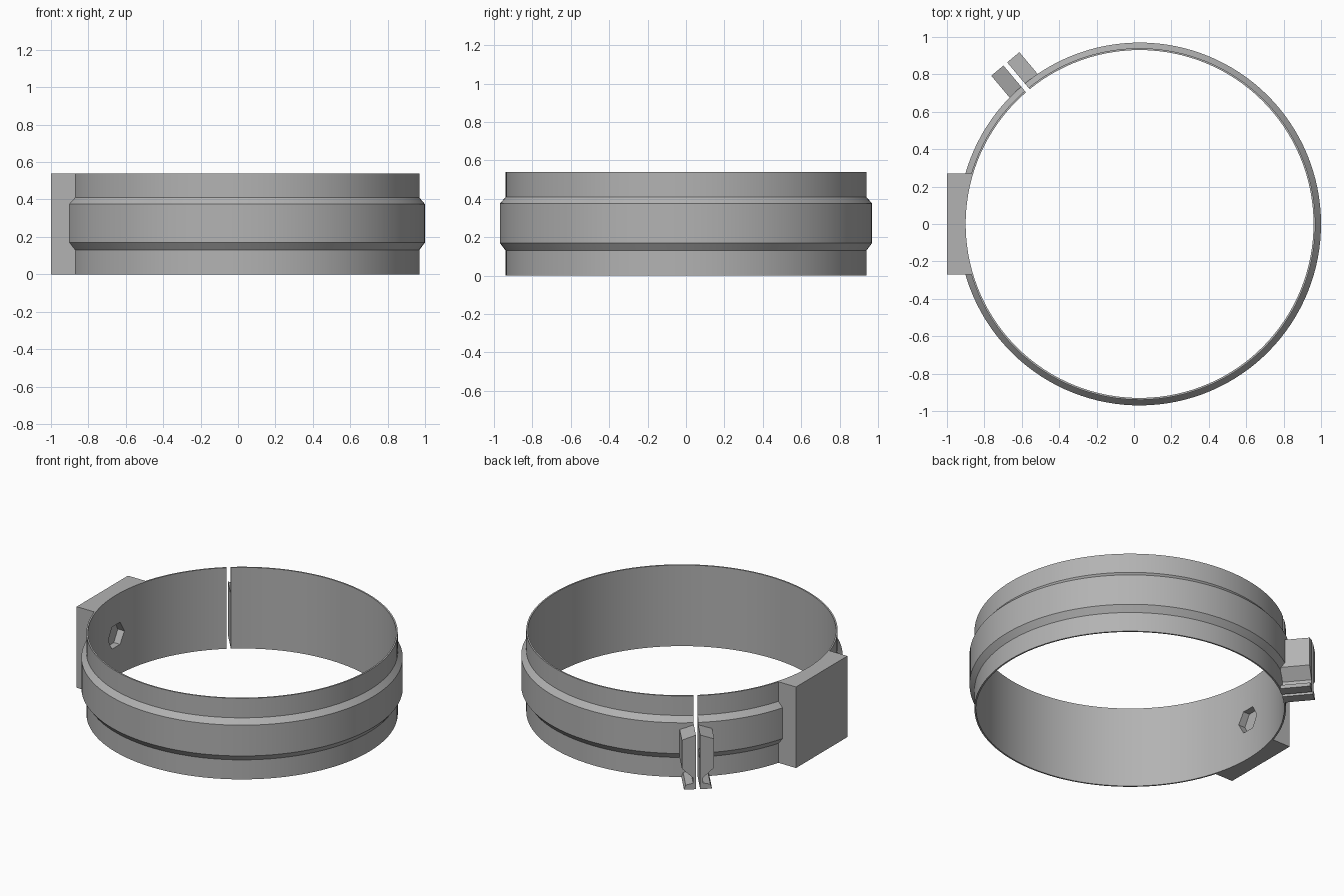
import bpy
import bmesh
from math import cos, sin, radians, pi, atan2
from mathutils import Matrix, Vector

if "Cube" in bpy.data.objects:
    bpy.data.objects.remove(bpy.data.objects["Cube"])

CX = 0.03             # ring centre on x
HEIGHT = 0.54
GAP_ANGLE = radians(130)
HALF_GAP = 0.013

grey = bpy.data.materials.new("plain_grey")
grey.use_nodes = True
grey.diffuse_color = (0.45, 0.45, 0.45, 1)
grey.node_tree.nodes["Principled BSDF"].inputs["Base Color"].default_value = (0.45, 0.45, 0.45, 1)


def make(name, bm):
    bmesh.ops.recalc_face_normals(bm, faces=bm.faces)
    mesh = bpy.data.meshes.new(name)
    bm.to_mesh(mesh)
    bm.free()
    mesh.materials.append(grey)
    ob = bpy.data.objects.new(name, mesh)
    bpy.context.scene.collection.objects.link(ob)
    return ob


def activate(ob):
    bpy.ops.object.select_all(action='DESELECT')
    ob.select_set(True)
    bpy.context.view_layer.objects.active = ob


def rod(start, end, radius, sides, turn=0.0):
    """Round or many-sided bar between two points."""
    a, b = Vector(start), Vector(end)
    bm = bmesh.new()
    bmesh.ops.create_cone(bm, cap_ends=True, segments=sides, radius1=radius,
                          radius2=radius, depth=(b - a).length)
    aim = (b - a).to_track_quat('Z', 'Y').to_matrix().to_4x4()
    bm.transform(Matrix.Translation((a + b) / 2) @ aim @ Matrix.Rotation(turn, 4, 'Z'))
    return make("cutter", bm)


def cut(ob, cutter):
    mod = ob.modifiers.new("cut", 'BOOLEAN')
    mod.operation = 'DIFFERENCE'
    mod.solver = 'EXACT'
    mod.object = cutter
    activate(ob)
    bpy.ops.object.modifier_apply(modifier=mod.name)
    bpy.data.objects.remove(cutter)


def smooth(ob):
    activate(ob)
    bpy.ops.object.shade_smooth_by_angle(angle=radians(20))


# Split band with a raised middle, swept from one side of the gap to the other
profile = [(0.93, 0), (0.94, 0), (0.94, 0.13), (0.97, 0.17), (0.97, 0.375),
           (0.94, 0.41), (0.94, HEIGHT), (0.93, HEIGHT)]
bm = bmesh.new()
half = atan2(HALF_GAP, 0.94)
steps = 128
rings = []
for i in range(steps + 1):
    a = GAP_ANGLE + half + (2 * pi - 2 * half) * i / steps
    rings.append([bm.verts.new((CX + r * cos(a), r * sin(a), z)) for r, z in profile])
n = len(profile)
for r0, r1 in zip(rings, rings[1:]):
    for j in range(n):
        k = (j + 1) % n
        bm.faces.new((r0[j], r0[k], r1[k], r1[j]))
bm.faces.new(rings[0])
bm.faces.new(rings[-1])
band = make("clamp_band", bm)

# Mounting block hollowed to fit the band
bm = bmesh.new()
bmesh.ops.create_cube(bm, size=1)
bm.transform(Matrix.Translation((-0.9, 0, HEIGHT / 2)) @ Matrix.Diagonal((0.2, 0.54, HEIGHT, 1)))
block = make("mounting_block", bm)
cut(block, rod((CX, 0, -0.5), (CX, 0, 1), 0.935, 128))

# Screw hole and hexagonal nut pocket
mid = HEIGHT / 2
cut(block, rod((-1.1, 0, mid), (-0.7, 0, mid), 0.04, 32))
for part in (block, band):
    cut(part, rod((-0.945, 0, mid), (-0.7, 0, mid), 0.085, 6, pi / 2))

# Pair of clamping ears beside the gap, each with a foot
out = Vector((cos(GAP_ANGLE), sin(GAP_ANGLE), 0))
side = Vector((-sin(GAP_ANGLE), cos(GAP_ANGLE), 0))
centre = Vector((CX, 0, 0))
ear_shape = [(HALF_GAP, 0), (0.085, 0), (0.075, 0.03), (0.03, 0.04), (0.03, 0.075),
             (0.098, 0.14), (0.098, 0.33), (HALF_GAP, 0.36)]
for name, s in (("right_ear", 1), ("left_ear", -1)):
    bm = bmesh.new()
    face = bm.faces.new([bm.verts.new(centre + out * 0.935 + side * s * t + Vector((0, 0, z)))
                         for t, z in ear_shape])
    ext = bmesh.ops.extrude_face_region(bm, geom=[face])
    moved = [g for g in ext["geom"] if isinstance(g, bmesh.types.BMVert)]
    bmesh.ops.translate(bm, verts=moved, vec=out * 0.182)
    ear = make(name, bm)
    # Bolt hole with a wider recess on the outside
    axis = centre + out * 1.045 + Vector((0, 0, 0.21))
    cut(ear, rod(axis, axis + side * s * 0.2, 0.03, 24))
    cut(ear, rod(axis - side * s * 0.1, axis + side * s * 0.05, 0.03, 24))
    cut(ear, rod(axis + side * s * 0.07, axis + side * s * 0.2, 0.052, 24))
    smooth(ear)

smooth(band)
smooth(block)
